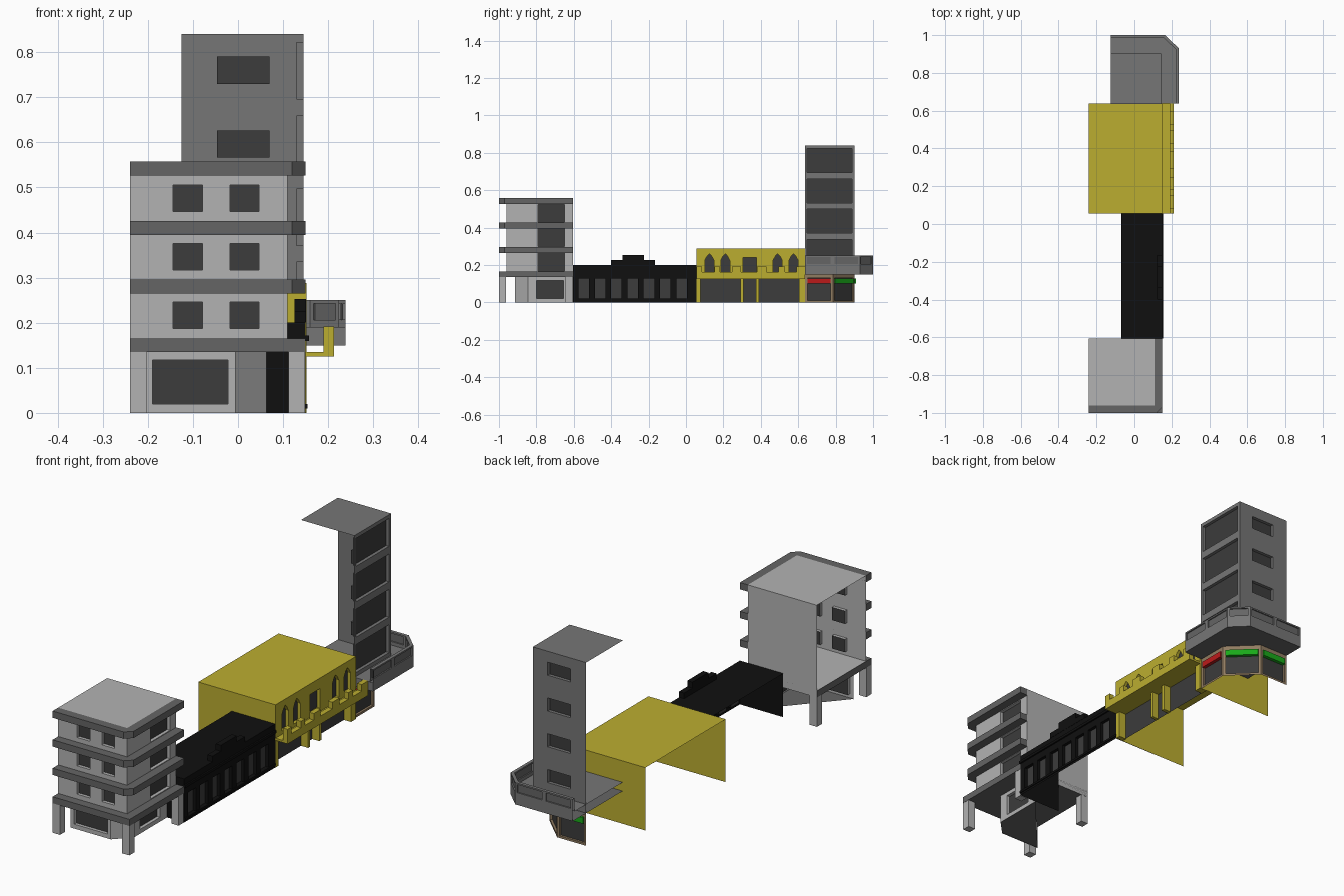
import bpy, bmesh
from mathutils import Vector

if "Cube" in bpy.data.objects:
    bpy.data.objects.remove(bpy.data.objects["Cube"])

def material(name, r, g, b):
    m = bpy.data.materials.new(name)
    m.diffuse_color = (r, g, b, 1)
    m.use_nodes = True
    m.node_tree.nodes["Principled BSDF"].inputs["Base Color"].default_value = m.diffuse_color
    return m

LIGHT = material("light_grey", .45, .45, .45)
BAND = material("band_grey", .13, .13, .13)
MID = material("mid_grey", .18, .18, .18)
GLASS = material("dark_glass", .045, .045, .045)
BLACK = material("black_paint", .005, .005, .005)
YELLOW = material("yellow_paint", .5, .42, .03)
TAN = material("tan_frame", .28, .2, .12)
RED = material("red_sign", .5, .01, .01)
GREEN = material("green_sign", .01, .4, .01)

def finish(name, bm, *mats):
    me = bpy.data.meshes.new(name)
    bm.to_mesh(me)
    bm.free()
    for m in mats:
        me.materials.append(m)
    ob = bpy.data.objects.new(name, me)
    bpy.context.collection.objects.link(ob)
    return ob

def prism(name, pts, lo, hi, mat, axis='z'):
    """Extrude a 2D profile along z (xy profile) or x (yz profile)."""
    bm = bmesh.new()
    put = (lambda p, h: (p[0], p[1], h)) if axis == 'z' else (lambda p, h: (h, p[0], p[1]))
    f = bm.faces.new([bm.verts.new(put(p, lo)) for p in pts])
    if hi > lo:
        top = bmesh.ops.extrude_face_region(bm, geom=[f])["geom"]
        d = (0, 0, hi - lo) if axis == 'z' else (hi - lo, 0, 0)
        bmesh.ops.translate(bm, vec=d, verts=[v for v in top if isinstance(v, bmesh.types.BMVert)])
        bmesh.ops.recalc_face_normals(bm, faces=bm.faces[:])
    return finish(name, bm, mat)

def sheet(name, pts, z, mat):
    return prism(name, pts, z, z, mat)

def box(name, x0, x1, y0, y1, z0, z1, mat):
    return prism(name, rect(x0, x1, y0, y1), z0, z1, mat)

def rect(u0, u1, v0, v1):
    return [(u0, v0), (u1, v0), (u1, v1), (u0, v1)]

def arch(u, w, z0, z1, peak):
    return [(u - w, z0), (u + w, z0), (u + w, z1), (u + w * .5, z1 + peak * .65),
            (u, z1 + peak), (u - w * .5, z1 + peak * .65), (u - w, z1)]

def wall(name, a, b, z0, z1, holes, mat, depth=.015, glass=GLASS):
    """Single-sided wall from a to b (outside on the right) with recessed panes."""
    a, b = Vector((*a, 0)), Vector((*b, 0))
    d = (b - a).normalized()
    n = Vector((d.y, -d.x, 0))
    at = lambda p, back=0: a + d * p[0] + Vector((0, 0, p[1])) - n * back
    bm = bmesh.new()
    edges, loops = [], []
    for pts in [rect(0, (b - a).length, z0, z1)] + holes:
        vs = [bm.verts.new(at(p)) for p in pts]
        edges += [bm.edges.new((vs[i - 1], vs[i])) for i in range(len(vs))]
        loops.append(vs)
    bmesh.ops.triangle_fill(bm, edges=edges, use_beauty=True)
    for f in bm.faces:
        f.normal_update()
        if f.normal.dot(n) < 0:
            f.normal_flip()
    for pts, vs in zip(holes, loops[1:]):
        inner = [bm.verts.new(at(p, depth)) for p in pts]
        for i in range(len(vs)):
            bm.faces.new((vs[i - 1], inner[i - 1], inner[i], vs[i]))
        bm.faces.new(inner).material_index = 1
    return finish(name, bm, mat, glass)

# --- corner house: open left side, walls, banded storeys ---
floors = [.165, .295, .425]
wall("house_front_wall", (-.24, -.96), (.11, -.96), .15, .558,
     [rect(u, u + .065, z + .022, z + .081) for z in floors for u in (.096, .222)], LIGHT)
wall("house_right_wall", (.11, -.96), (.11, -.605), .15, .558,
     [rect(.17, .31, z + .004, z + .099) for z in floors], LIGHT)
wall("house_back_wall", (.11, -.605), (-.24, -.605), .135, .558, [], LIGHT)
sheet("house_roof", rect(-.24, .11, -.96, -.605), .558, LIGHT)
box("house_first_floor", -.24, .15, -1, -.605, .135, .165, BAND)
sheet("house_inner_floor", rect(-.24, .11, -.96, -.605), .166, LIGHT)
band = [(-.24, -1), (.12, -1), (.15, -.97), (.15, -.605), (.11, -.605), (.11, -.96), (-.24, -.96)]
for i, z in enumerate((.265, .395, .527)):
    prism(f"house_band_{i}", band, z, z + .031, BAND)
for i, (x, y) in enumerate([(-.24, -1), (.112, -1), (.112, -.643), (-.24, -.643)]):
    box(f"house_pillar_{i}", x, x + .037, y, y + .037, 0, .135, LIGHT)

# recessed ground-floor shop with cut corner
wall("house_shop_front", (-.21, -.915), (-.005, -.915), 0, .135, [rect(.02, .188, .02, .117)], LIGHT)
wall("house_shop_corner", (-.005, -.915), (.063, -.845), 0, .135, [], LIGHT)
wall("house_shop_side", (.063, -.845), (.063, -.605), 0, .135, [rect(.045, .19, .02, .117)], LIGHT)
sheet("house_shop_floor", [(-.21, -.915), (-.005, -.915), (.063, -.845), (.063, -.605)], .002, BAND)

# --- low black building ---
wall("black_facade", (.15, -.605), (.15, .058), 0, .2,
     [rect(.03 + i * .0872, .087 + i * .0872, .02, .127) for i in range(7)], BLACK)
wall("black_front_end", (-.07, -.604), (.15, -.604), 0, .2, [], BLACK)
wall("black_back_end", (.15, .053), (-.07, .053), 0, .2, [], BLACK)
sheet("black_roof", rect(-.07, .15, -.605, .055), .2, BLACK)
steps = [(-.4, .2), (-.165, .2), (-.165, .226), (-.225, .226), (-.225, .253),
         (-.34, .253), (-.34, .226), (-.4, .226)]
prism("black_stepped_parapet", steps, .125, .151, BLACK, 'x')
box("black_cornice", .148, .157, -.605, .055, .16, .172, BLACK)
box("black_sill", .148, .154, -.605, .055, .01, .02, BLACK)

# --- yellow hall: open left side ---
wall("hall_upper_wall", (.152, .055), (.152, .637), .125, .288,
     [arch(u, .024, .15, .225, .035) for u in (.07, .155, .435, .52)] + [rect(.25, .322, .15, .24)], YELLOW)
wall("hall_front_end", (-.24, .056), (.152, .056), 0, .288, [], YELLOW)
wall("hall_back_end", (.152, .637), (-.24, .637), 0, .288, [], YELLOW)
sheet("hall_roof", rect(-.24, .152, .055, .637), .288, YELLOW)
box("hall_balcony_floor", .11, .2, .055, .637, .125, .135, YELLOW)
merlons = [(.055, .085), (.152, .182), (.245, .295), (.38, .43), (.495, .528), (.592, .637)]
profile = [(.055, .125)]
for y0, y1 in merlons:
    profile += [(y0, .162), (y0, .192), (y1, .192), (y1, .162)]
profile = [profile[0]] + profile[2:-1] + [(.637, .125)]
prism("hall_battlement", profile, .19, .213, YELLOW, 'x')
wall("hall_shop_glass", (.115, .056), (.115, .636), 0, .126, [], GLASS)
for i, (y0, y1) in enumerate([(.056, .078), (.292, .307), (.373, .39), (.603, .636)]):
    box(f"hall_pier_{i}", .113, .151, y0, y1, 0, .126, YELLOW)

# --- tower: right wall, back wall and roof only ---
wall("tower_right_wall", (.145, .635), (.145, .902), .15, .84,
     [rect(.012, .252, z, z + .128) for z in (.695, .532, .37, .208)], MID)
wall("tower_back_wall", (.145, .902), (-.125, .902), .15, .84,
     [rect(.075, .192, z, z + .06) for z in (.73, .566, .402, .238)], MID)
sheet("tower_roof", rect(-.125, .145, .635, .902), .84, MID)

# tower balcony with panelled railing
outer = [(.238, .637), (.238, .93), (.166, 1.0), (-.125, 1.0)]
inner = [(.223, .637), (.223, .924), (.16, .985), (-.125, .985)]
for i, count in enumerate((2, 1, 2)):
    for side, a, b, base in (("outer", outer[i], outer[i + 1], .15), ("inner", inner[i + 1], inner[i], .19)):
        s = (Vector(b) - Vector(a)).length / count
        wall(f"balcony_{side}_rail_{i}", a, b, base, .25,
             [rect(k * s + .01, (k + 1) * s - .01, .206, .243) for k in range(count)], MID, .006, BAND)
sheet("balcony_rail_top", outer + inner[::-1], .25, MID)
sheet("balcony_floor", inner + [(-.125, .637)], .19, MID)
sheet("balcony_underside", [(-.125, .637)] + outer, .15, BAND)
wall("balcony_end", (.145, .637), (.238, .637), .15, .19, [], MID)

# tower ground-floor shop with cut corner and sign strips
shop = [(.143, .637), (.143, .785), (.022, .902), (-.125, .902)]
for i, sign in enumerate((RED, GREEN, GREEN)):
    a, b = Vector(shop[i]), Vector(shop[i + 1])
    d = (b - a).normalized()
    n = Vector((d.y, -d.x))
    w = (b - a).length
    wall(f"corner_shop_wall_{i}", a, b, 0, .15, [rect(.012, w - .012, .01, .13)], TAN, .01)
    p, q = a + d * .012, b - d * .012
    prism(f"corner_shop_sign_{i}", [p - n * .01, p + n * .006, q + n * .006, q - n * .01], .1, .128, sign)
